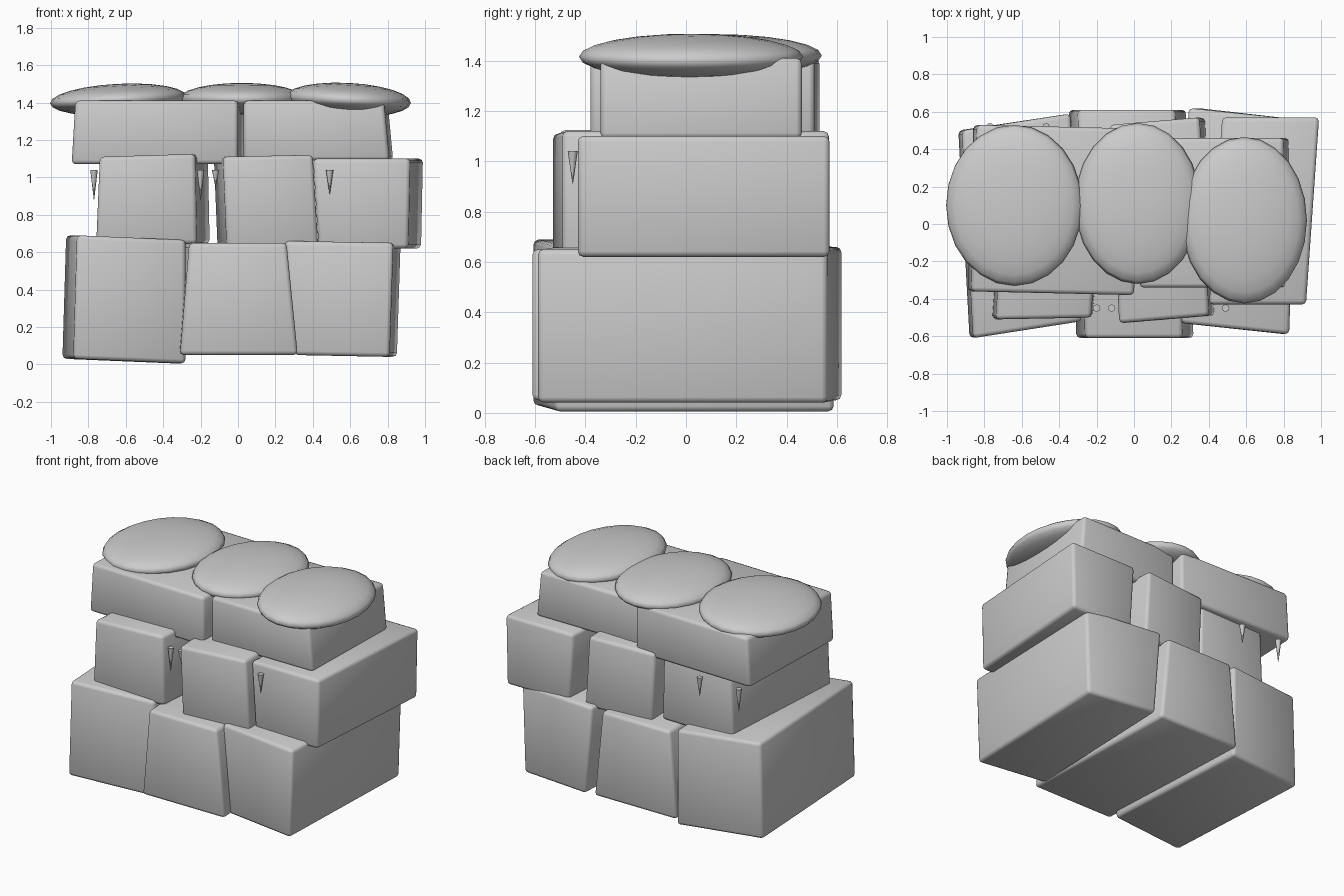
import bpy, bmesh
from math import radians, pi
from mathutils import Matrix

cube = bpy.data.objects.get("Cube")
if cube:
    bpy.data.objects.remove(cube)

stone = bpy.data.materials.new("stone_grey")
stone.use_nodes = True
GREY = (0.6, 0.6, 0.6, 1)
stone.diffuse_color = GREY
stone.node_tree.nodes["Principled BSDF"].inputs["Base Color"].default_value = GREY


def finish(name, bm, angle=75):
    bmesh.ops.recalc_face_normals(bm, faces=bm.faces)
    mesh = bpy.data.meshes.new(name)
    bm.to_mesh(mesh)
    bm.free()
    mesh.materials.append(stone)
    ob = bpy.data.objects.new(name, mesh)
    bpy.context.collection.objects.link(ob)
    bpy.ops.object.select_all(action="DESELECT")
    ob.select_set(True)
    bpy.context.view_layer.objects.active = ob
    bpy.ops.object.shade_smooth_by_angle(angle=radians(angle))
    return ob


def block(name, base, top, z, y, shift=0, skew=0, tilt=0):
    """Rough-hewn block: front x ranges at base and top, then height and depth.
    shift moves the back sideways, skew moves the +x side back, tilt lifts +x."""
    bm = bmesh.new()
    bmesh.ops.create_cube(bm, size=2)
    for v in bm.verts:
        right, back, up = (c > 0 for c in v.co)
        x_range = top if up else base
        v.co = (x_range[right] + shift * back,
                y[back] + skew * right,
                z[up] + tilt * right)
    bmesh.ops.bevel(bm, geom=bm.edges[:], offset=0.022, segments=2,
                    profile=0.5, affect="EDGES")
    finish(name, bm)


def cushion(name, centre, radii, roll=0):
    """Flattened, sharp-rimmed capping stone."""
    bm = bmesh.new()
    bmesh.ops.create_uvsphere(bm, u_segments=24, v_segments=12, radius=1)
    m = (Matrix.Translation(centre) @ Matrix.Rotation(radians(roll), 4, "Y")
         @ Matrix.Diagonal((*radii, 1)))
    bmesh.ops.transform(bm, matrix=m, verts=bm.verts)
    finish(name, bm, 180)


def spike(name, x, y, length):
    """Small hanging spike, point down."""
    bm = bmesh.new()
    bmesh.ops.create_cone(bm, cap_ends=True, segments=8, radius1=0.02,
                          radius2=0.001, depth=length)
    m = Matrix.Translation((x, y, 1.04 - length / 2)) @ Matrix.Rotation(pi, 4, "X")
    bmesh.ops.transform(bm, matrix=m, verts=bm.verts)
    finish(name, bm, 50)


# Bottom course
block("bottom_block_right", (-0.88, -0.28), (-0.86, -0.28), (0.03, 0.69),
      (-0.61, 0.50), shift=-0.06, skew=0.09, tilt=-0.025)
block("bottom_block_middle", (-0.31, 0.32), (-0.26, 0.26), (0.05, 0.65),
      (-0.61, 0.61), shift=-0.04)
block("bottom_block_left", (0.30, 0.81), (0.25, 0.83), (0.05, 0.66),
      (-0.53, 0.62), shift=0.04, skew=-0.06, tilt=-0.01)

# Middle course
block("middle_block_right", (-0.76, -0.22), (-0.74, -0.23), (0.63, 1.11),
      (-0.51, 0.47), shift=0.07, skew=0.01, tilt=0.015)
block("middle_block_middle", (-0.06, 0.43), (-0.08, 0.40), (0.62, 1.11),
      (-0.53, 0.53), shift=-0.05, skew=0.04, tilt=0.01)
block("middle_block_left", (0.43, 0.91), (0.40, 0.92), (0.62, 1.10),
      (-0.43, 0.57), shift=0.07)

# Top course
block("top_block_right", (-0.89, 0.0), (-0.87, 0.0), (1.07, 1.41),
      (-0.36, 0.53), shift=0.03, skew=-0.02)
block("top_block_left", (0.03, 0.81), (0.03, 0.78), (1.09, 1.41),
      (-0.34, 0.46), shift=0.02)

# Capping stones
cushion("cap_right", (-0.64, 0.10, 1.415), (0.365, 0.43, 0.085), roll=-3)
cushion("cap_middle", (0.02, 0.11, 1.42), (0.335, 0.43, 0.085))
cushion("cap_left", (0.59, 0.02, 1.415), (0.335, 0.445, 0.09), roll=3)

# Hanging spikes
for i, (x, length) in enumerate(((-0.20, 0.16), (-0.12, 0.09), (0.49, 0.13))):
    spike(f"front_spike_{i + 1}", x, -0.45, length)
for i, (x, length) in enumerate(((-0.77, 0.16), (-0.47, 0.13))):
    spike(f"back_spike_{i + 1}", x, 0.52, length)
